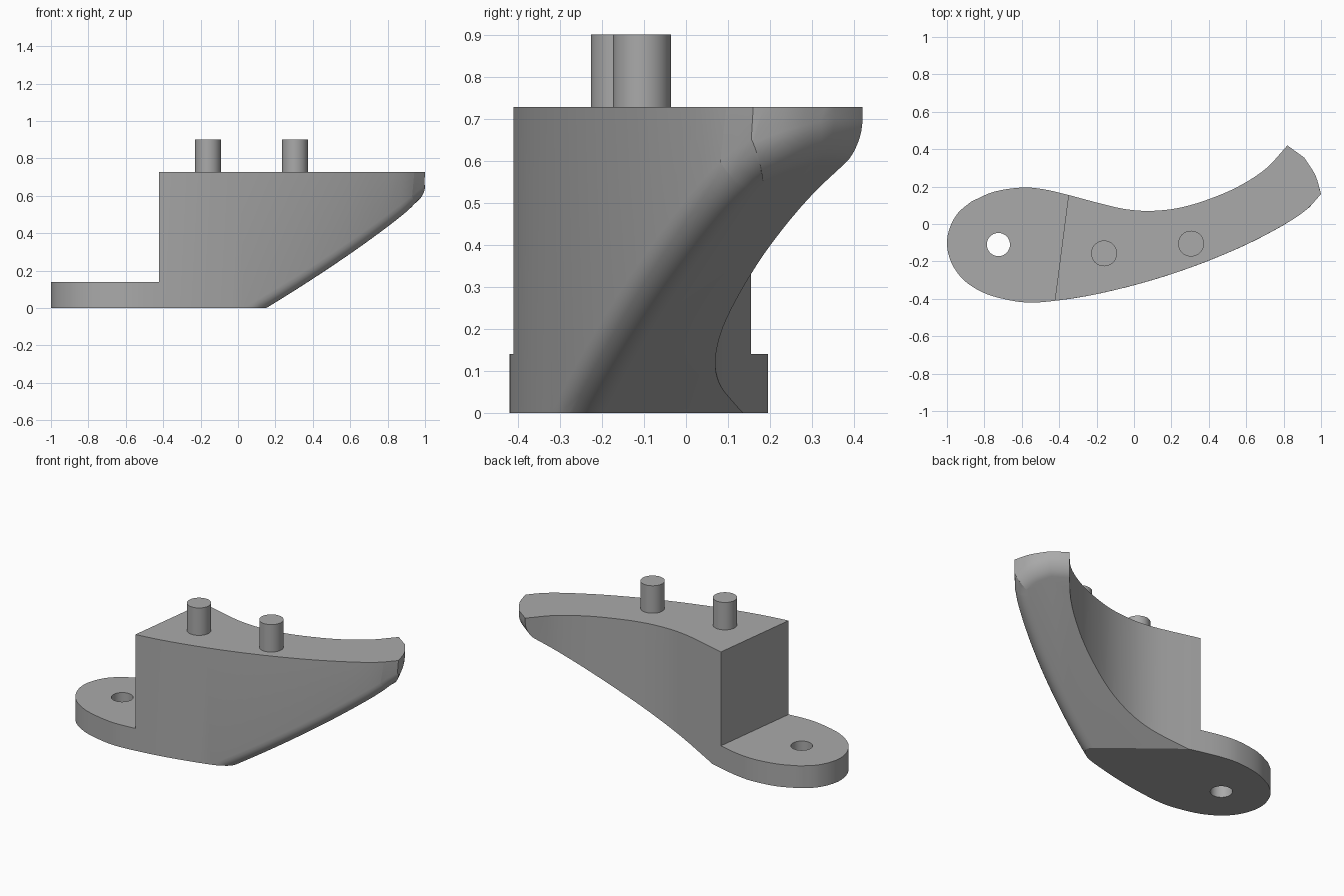
import bpy, bmesh, math
from mathutils import Vector

if "Cube" in bpy.data.objects:
    bpy.data.objects.remove(bpy.data.objects["Cube"])

TOP, TAB = 0.728, 0.14

# Single grey material
grey = bpy.data.materials.new("plain grey")
grey.use_nodes = True
grey.diffuse_color = (0.4, 0.4, 0.4, 1)
grey.node_tree.nodes["Principled BSDF"].inputs["Base Color"].default_value = (0.4, 0.4, 0.4, 1)


def spline(pts, steps):
    """Smooth curve through the points, without the last one."""
    p = [Vector(q) for q in pts]
    p = [2 * p[0] - p[1]] + p + [2 * p[-1] - p[-2]]
    out = []
    for a, b, c, d in zip(p, p[1:], p[2:], p[3:]):
        for i in range(steps):
            t = i / steps
            out.append(0.5 * (2 * b + (c - a) * t + (2 * a - 5 * b + 4 * c - d) * t * t
                              + (3 * b - a - 3 * c + d) * t ** 3))
    return out


def prism(bm, outline, low, high):
    face = bm.faces.new([bm.verts.new((p[0], p[1], low)) for p in outline])
    made = bmesh.ops.extrude_face_region(bm, geom=[face])["geom"]
    verts = [v for v in made if isinstance(v, bmesh.types.BMVert)]
    bmesh.ops.translate(bm, vec=(0, 0, high - low), verts=verts)
    bmesh.ops.recalc_face_normals(bm, faces=bm.faces[:])


def trim(bm, point, normal):
    """Remove everything behind the plane and close the cut."""
    geom = bm.verts[:] + bm.edges[:] + bm.faces[:]
    cut = bmesh.ops.bisect_plane(bm, geom=geom, plane_co=point, plane_no=normal,
                                 dist=1e-5, clear_inner=True)["geom_cut"]
    rim = [e for e in cut if isinstance(e, bmesh.types.BMEdge)]
    bmesh.ops.holes_fill(bm, edges=rim, sides=0)
    bmesh.ops.recalc_face_normals(bm, faces=bm.faces[:])
    return rim


def finish(bm, name):
    mesh = bpy.data.meshes.new(name)
    bm.to_mesh(mesh)
    bm.free()
    mesh.materials.append(grey)
    ob = bpy.data.objects.new(name, mesh)
    bpy.context.collection.objects.link(ob)
    return ob


def circle(x, y, r, n=48):
    return [(x + r * math.cos(i * math.tau / n), y + r * math.sin(i * math.tau / n)) for i in range(n)]


def column(name, outline, low, high):
    bm = bmesh.new()
    prism(bm, outline, low, high)
    return finish(bm, name)


# Plan outline: tip, concave back, rounded tab and convex front
front = [(-0.87, 0.12), (-0.94, 0.06), (-0.985, -0.02), (-1, -0.11), (-0.975, -0.21), (-0.91, -0.3),
         (-0.81, -0.365), (-0.7, -0.4), (-0.57, -0.42), (-0.42, -0.41), (-0.2, -0.375),
         (0.08, -0.305), (0.35, -0.215), (0.6, -0.11), (0.8, -0.005), (0.92, 0.075), (1, 0.16)]
tip = [(1, 0.16), (0.97, 0.26), (0.91, 0.355)]
back = [(0.82, 0.42), (0.71, 0.3), (0.57, 0.207), (0.42, 0.14), (0.25, 0.088), (0.09, 0.07),
        (-0.05, 0.08), (-0.2, 0.115), (-0.35, 0.155), (-0.48, 0.185), (-0.6, 0.195),
        (-0.75, 0.172), (-0.87, 0.12)]
outline = spline(front, 4) + spline(tip, 4) + [Vector(tip[-1])]
outline += [Vector(back[0])] + spline(back, 4)[3:]

# Body with a sloping underside, rounded along its front and tip
bm = bmesh.new()
prism(bm, outline, -1.2, TOP)
rim = trim(bm, (0, 0, 0.047), Vector((-0.435, -0.544, 1)).normalized())


def is_rounded(edge):
    for f in edge.link_faces:
        n = f.normal
        if abs(n.z) < 0.01 and n.x > 0.1 and (n.y < 0 or n.x > 0.5):
            return True
    return False


bmesh.ops.bevel(bm, geom=[e for e in rim if e.is_valid and is_rounded(e)], offset=0.115,
                offset_type='WIDTH', segments=8, profile=0.5, affect='EDGES', clamp_overlap=False)
trim(bm, (0, 0, 0), Vector((0, 0, 1)))
body = finish(bm, "body")

# Cut the step above the tab and the screw hole
step = column("step_cutter", [(-0.461, -0.7), (-0.28, 0.7), (-1.3, 0.7), (-1.3, -0.7)], TAB, 1.2)
hole = column("hole_cutter", circle(-0.725, -0.11, 0.062), -0.2, 0.5)
for cutter in (step, hole):
    cutter.hide_render = True
    mod = body.modifiers.new(cutter.name, 'BOOLEAN')
    mod.operation, mod.solver, mod.object = 'DIFFERENCE', 'EXACT', cutter
    bpy.context.view_layer.objects.active = body
    bpy.ops.object.modifier_apply(modifier=mod.name)
    bpy.data.objects.remove(cutter)

# Locating pins
pins = [column(name, circle(x, y, 0.069), TOP - 0.02, 0.9)
        for name, x, y in (("right_pin", -0.16, -0.157), ("left_pin", 0.305, -0.105))]

# Smooth curved walls, crisp edges
bpy.ops.object.select_all(action='DESELECT')
for ob in [body] + pins:
    ob.select_set(True)
bpy.context.view_layer.objects.active = body
bpy.ops.object.shade_smooth_by_angle(angle=math.radians(25))
